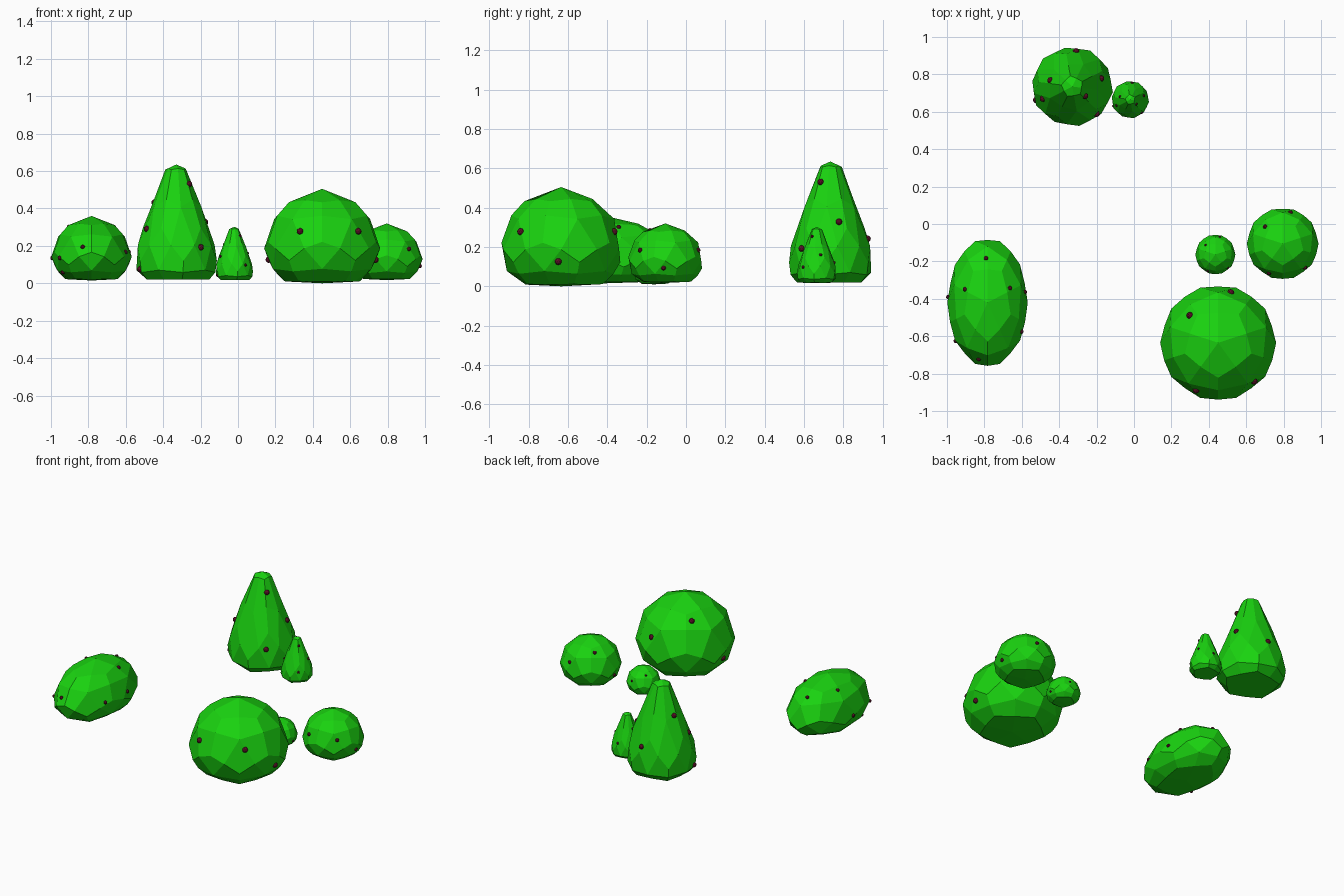
import bpy, bmesh
from math import sin, cos, radians, degrees, acos, atan2
from mathutils import Vector
from mathutils.bvhtree import BVHTree

if "Cube" in bpy.data.objects:
    bpy.data.objects.remove(bpy.data.objects["Cube"])


def material(name, color):
    m = bpy.data.materials.new(name)
    m.diffuse_color = color
    m.use_nodes = True
    m.node_tree.nodes["Principled BSDF"].inputs["Base Color"].default_value = m.diffuse_color
    return m


LEAF = material("leaf_green", (0.01, 0.65, 0.005, 1))
BERRY = material("berry_red", (0.1, 0.005, 0.02, 1))

# Profiles: polar angle, radius fraction, height fraction
ROUND = [(0, 0, 1), (37, .60, .86), (63.4, .87, .68), (79, .98, .44), (90, 1, .37),
         (101, .97, .24), (119, .88, .14), (143, .68, .02), (180, 0, 0)]
TALL = [(0, 0, 1), (37, .27, .96), (60, .58, .67), (79, .83, .45), (90, .96, .30),
        (101, 1.01, .16), (119, .99, .07), (143, .82, 0), (180, 0, 0)]

# Berry spots: azimuth, height fraction
ROUND_SPOTS = [(-115, .55), (-47, .55), (-3, .25), (180, .25), (136, .79), (76, .55)]
TALL_SPOTS = [(-37, .83), (16, .50), (-49, .28), (84, .36), (164, .67), (-157, .44), (-159, .09)]
LONG_SPOTS = [(93, .78), (160, .83), (22, .83), (10, .44), (-28, .44), (-143, .35),
              (-104, .52), (175, .35), (-150, .13)]


def profile_at(profile, angle):
    for (a0, r0, z0), (a1, r1, z1) in zip(profile, profile[1:]):
        if angle <= a1:
            t = (angle - a0) / (a1 - a0)
            return r0 + (r1 - r0) * t, z0 + (z1 - z0) * t
    return profile[-1][1:]


def make_object(name, bm, mat):
    mesh = bpy.data.meshes.new(name)
    bm.to_mesh(mesh)
    bm.free()
    mesh.materials.append(mat)
    ob = bpy.data.objects.new(name, mesh)
    bpy.context.collection.objects.link(ob)
    return ob


def pentagon_ball():
    """Ball of twelve pentagons, each split into five kites."""
    ico, bm = bmesh.new(), bmesh.new()
    bmesh.ops.create_icosphere(ico, subdivisions=1, radius=1)
    cache = {}

    def vert(*src):
        key = frozenset(v.index for v in src)
        if key not in cache:
            cache[key] = bm.verts.new(sum((v.co for v in src), Vector()).normalized())
        return cache[key]

    ico.verts.index_update()
    for f in ico.faces:
        a = list(f.verts)
        for i in range(3):
            v, n, p = a[i], a[(i + 1) % 3], a[i - 1]
            bm.faces.new((vert(v), vert(v, n), vert(*a), vert(v, p)))
    ico.free()
    return bm


def bush(name, x, y, rx, ry, z0, z1, profile, spots, berry_r, turn=0):
    bm = pentagon_ball()
    for v in bm.verts:
        r, h = profile_at(profile, degrees(acos(max(-1, min(1, v.co.z)))))
        a = atan2(v.co.y, v.co.x) + radians(turn)
        v.co = (x + rx * r * cos(a), y + ry * r * sin(a), z0 + (z1 - z0) * h)
    bmesh.ops.recalc_face_normals(bm, faces=bm.faces)
    tree = BVHTree.FromBMesh(bm)
    make_object(name, bm, LEAF)

    # Berries resting on the leaf surface
    bb = bmesh.new()
    for az, h in spots:
        a = radians(az)
        start = Vector((x + 2 * rx * cos(a), y + 2 * ry * sin(a), z0 + (z1 - z0) * h))
        hit = tree.ray_cast(start, (Vector((x, y, start.z)) - start).normalized())[0]
        if hit:
            new = bmesh.ops.create_icosphere(bb, subdivisions=2, radius=berry_r)
            bmesh.ops.translate(bb, verts=new["verts"], vec=hit)
    make_object(name + "_berries", bb, BERRY)


bush("large_round_bush", .45, -.635, .31, .31, 0, .505, ROUND, ROUND_SPOTS, .018, 18)
bush("medium_round_bush", .795, -.105, .192, .192, .017, .32, ROUND, ROUND_SPOTS, .012, 18)
bush("small_round_bush", .435, -.163, .107, .107, .01, .185, ROUND, ROUND_SPOTS, .007, 18)
bush("long_bush", -.783, -.42, .215, .345, .015, .36, ROUND, LONG_SPOTS, .012, 18)
bush("tall_bush", -.33, .735, .217, .212, .02, .635, TALL, TALL_SPOTS, .017, -8)
bush("small_tall_bush", -.02, .665, .1, .1, .018, .302, TALL, TALL_SPOTS, .008, -8)
